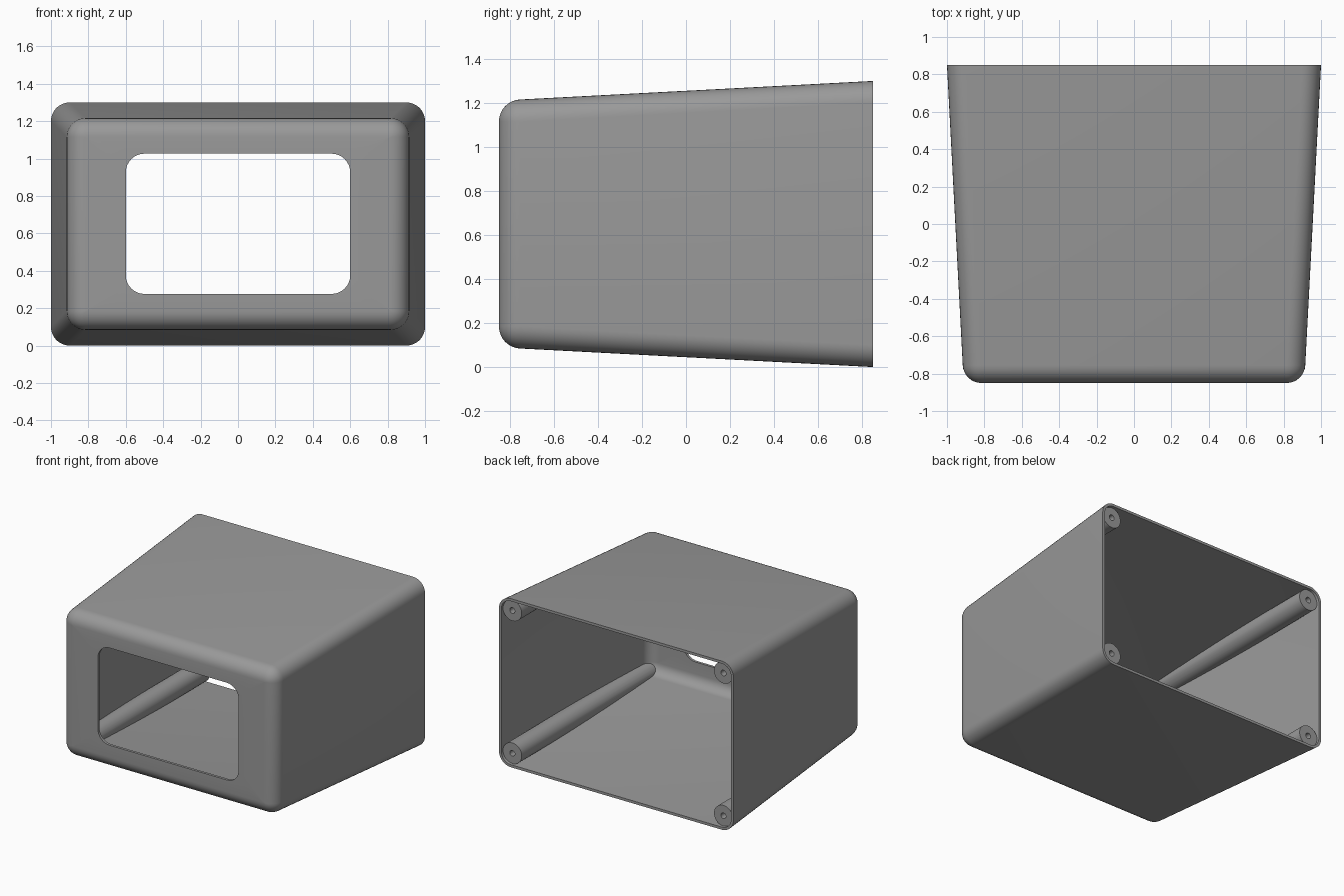
import bpy, bmesh
from math import cos, sin, tan, pi, radians

if "Cube" in bpy.data.objects:
    bpy.data.objects.remove(bpy.data.objects["Cube"])

MID = 0.65            # height of the centre axis
DRAFT = radians(3)    # wall taper
STEPS = 8

grey = bpy.data.materials.new("dark_grey")
grey.diffuse_color = (0.32, 0.32, 0.32, 1)
grey.use_nodes = True
grey.node_tree.nodes["Principled BSDF"].inputs["Base Color"].default_value = grey.diffuse_color


def rounded_rect(hw, hh, r, y):
    """Loop of points round a rounded rectangle in the xz plane."""
    pts = []
    for k, (sx, sz) in enumerate([(1, 1), (-1, 1), (-1, -1), (1, -1)]):
        for i in range(STEPS + 1):
            a = (k + i / STEPS) * pi / 2
            pts.append((sx * (hw - r) + r * cos(a), y, sz * (hh - r) + r * sin(a)))
    return pts


def circle(x, z, r, y, n=40):
    return [(x + r * cos(2 * pi * i / n), y, z + r * sin(2 * pi * i / n)) for i in range(n)]


def loft(name, loops, closed):
    """Skin successive loops; join last to first, or cap both ends."""
    bm = bmesh.new()
    rings = [[bm.verts.new(p) for p in loop] for loop in loops]
    pairs = list(zip(rings, rings[1:]))
    if closed:
        pairs.append((rings[-1], rings[0]))
    else:
        bm.faces.new(rings[0])
        bm.faces.new(rings[-1])
    for a, b in pairs:
        n = len(a)
        for i in range(n):
            j = (i + 1) % n
            bm.faces.new((a[i], a[j], b[j], b[i]))
    bmesh.ops.recalc_face_normals(bm, faces=bm.faces)
    mesh = bpy.data.meshes.new(name)
    bm.to_mesh(mesh)
    bm.free()
    mesh.materials.append(grey)
    ob = bpy.data.objects.new(name, mesh)
    bpy.context.collection.objects.link(ob)
    ob.location.z = MID
    return ob


def skin(t):
    """Tapered, front-rounded skin offset inwards by t, listed back to front."""
    r = 0.1 - t
    loops = [rounded_rect(1 - t, 0.65 - t, r, 0.85)]
    inset = tan(DRAFT) * (0.85 + 0.75 + 0.1 * sin(DRAFT))
    for i in range(STEPS + 1):
        a = DRAFT + (pi / 2 - DRAFT) * i / STEPS
        d = inset + 0.1 - r * cos(a)
        loops.append(rounded_rect(1 - d, 0.65 - d, r * cos(a) + 0.001, -0.75 - r * sin(a)))
    return loops


def smooth(ob):
    bpy.ops.object.select_all(action='DESELECT')
    ob.select_set(True)
    bpy.context.view_layer.objects.active = ob
    bpy.ops.object.shade_smooth_by_angle(angle=radians(30))


# hollow shell with open back and front window
WALL = 0.02
window = [rounded_rect(0.6, 0.375, 0.1, y) for y in (-0.85, -0.85 + WALL)]
window = [[(x, y, z + 0.001) for x, y, z in loop] for loop in window]
shell = loft("housing_shell", skin(0) + window + skin(WALL)[::-1], True)
smooth(shell)

# screw post with blind pilot hole, trimmed where it runs into the walls
px, pz = 0.9, 0.55
post = loft("screw_posts", [circle(px, pz, 0.022, 0.55), circle(px, pz, 0.022, 0.83),
                            circle(px, pz, 0.08, 0.83), circle(px, pz, 0.08, -0.835)], False)
trim = loft("trim_helper", skin(0.01), False)
trim.hide_render = True
bpy.context.view_layer.objects.active = post
cut = post.modifiers.new("trim", 'BOOLEAN')
cut.operation = 'INTERSECT'
cut.solver = 'EXACT'
cut.object = trim
bpy.ops.object.modifier_apply(modifier="trim")
bpy.data.objects.remove(trim)
smooth(post)

# repeat the post in all four corners
mirror = post.modifiers.new("mirror", 'MIRROR')
mirror.use_axis = (True, False, True)
mirror.use_mirror_merge = False
